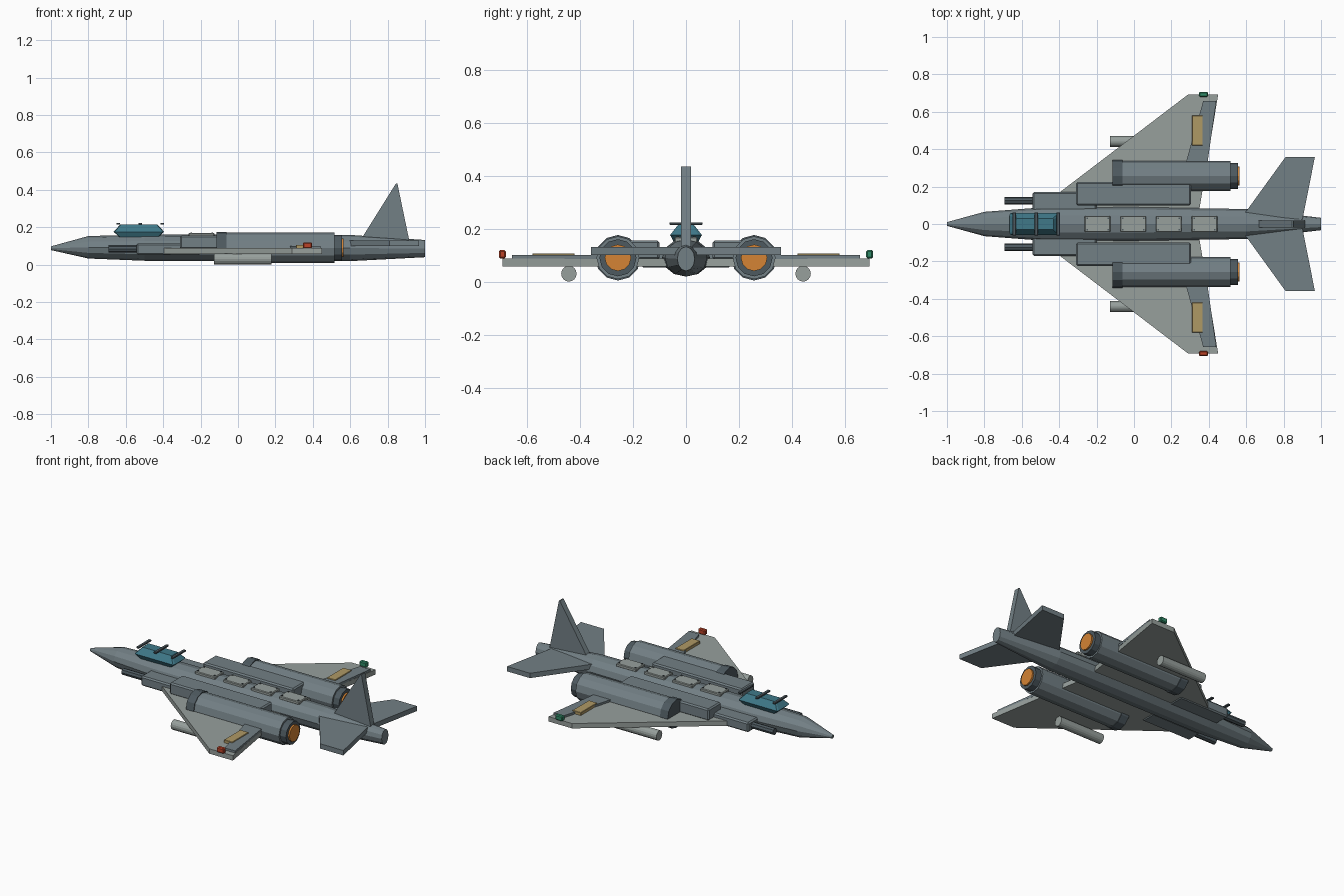
import bpy, bmesh, math
from mathutils import Matrix, Vector

if "Cube" in bpy.data.objects:
    bpy.data.objects.remove(bpy.data.objects["Cube"])


def mat(name, r, g, b):
    m = bpy.data.materials.new(name)
    m.diffuse_color = (r, g, b, 1)
    m.use_nodes = True
    m.node_tree.nodes["Principled BSDF"].inputs["Base Color"].default_value = m.diffuse_color
    return m


BODY = mat("hull grey", 0.17, 0.215, 0.235)
LIGHT = mat("wing grey", 0.31, 0.35, 0.335)
DARK = mat("dark trim", 0.075, 0.10, 0.115)
GLASS = mat("canopy teal", 0.05, 0.19, 0.25)
FLAME = mat("engine orange", 0.66, 0.23, 0.035)
TAN = mat("panel tan", 0.43, 0.32, 0.13)
RED = mat("port light red", 0.50, 0.055, 0.02)
GREEN = mat("starboard light green", 0.03, 0.26, 0.14)


def finish(name, bm, material):
    bmesh.ops.recalc_face_normals(bm, faces=bm.faces)
    me = bpy.data.meshes.new(name)
    bm.to_mesh(me)
    bm.free()
    me.materials.append(material)
    ob = bpy.data.objects.new(name, me)
    bpy.context.collection.objects.link(ob)
    return ob


def loft(name, rings, material):
    """Skin a list of equal-length point rings and cap both ends."""
    bm = bmesh.new()
    vs = [[bm.verts.new(p) for p in ring] for ring in rings]
    n = len(vs[0])
    for a, b in zip(vs, vs[1:]):
        for i in range(n):
            bm.faces.new((a[i], a[(i + 1) % n], b[(i + 1) % n], b[i]))
    bm.faces.new(vs[0])
    bm.faces.new(vs[-1])
    return finish(name, bm, material)


def tube(name, stations, material, y=0.0, n=12):
    """Stations along x: (x, half width, half height, centre z)."""
    rings = []
    for x, ry, rz, z in stations:
        angles = [2 * math.pi * i / n for i in range(n)]
        rings.append([(x, y + ry * math.sin(a), z + rz * math.cos(a)) for a in angles])
    return loft(name, rings, material)


def box(name, x, y, z, material, bevel=0.0):
    """Box from (min, max) pairs."""
    bm = bmesh.new()
    centre = Vector([sum(p) / 2 for p in (x, y, z)])
    size = [abs(p[1] - p[0]) for p in (x, y, z)]
    bmesh.ops.create_cube(bm, size=1, matrix=Matrix.Translation(centre) @ Matrix.Diagonal((*size, 1)))
    if bevel:
        bmesh.ops.bevel(bm, geom=bm.edges[:], offset=bevel, segments=1, affect='EDGES')
    return finish(name, bm, material)


def plate(name, outline, z0, z1, material, s=1):
    """Horizontal slab from an xy outline; s flips the side."""
    return loft(name, [[(x, s * y, z) for x, y in outline] for z in (z0, z1)], material)


# Fuselage
tube("fuselage", [(-1.0, 0.01, 0.01, 0.09), (-0.8, 0.065, 0.06, 0.095),
                  (-0.5, 0.088, 0.07, 0.093), (0.0, 0.09, 0.072, 0.093),
                  (0.6, 0.08, 0.07, 0.091), (1.0, 0.033, 0.046, 0.088)], BODY)

# Canopy with three frame bars
loft("canopy", [[(-0.53 + sx * hx, sy * hy, z) for sx, sy in
                 ((-1, -0.8), (-0.96, -1), (0.96, -1), (1, -0.8),
                  (1, 0.8), (0.96, 1), (-0.96, 1), (-1, 0.8))]
                for hx, hy, z in ((0.105, 0.045, 0.15), (0.135, 0.06, 0.178), (0.10, 0.03, 0.216))], GLASS)
for x in (-0.64, -0.522, -0.405):
    box("canopy_frame", (x - 0.009, x + 0.009), (-0.062, 0.062), (0.216, 0.226), DARK, 0.002)

# Spine hatches with corner bolts
for x in (-0.195, -0.004, 0.186, 0.377):
    box("spine_hatch", (x - 0.069, x + 0.069), (-0.043, 0.043), (0.15, 0.171), LIGHT, 0.004)
    for dx in (-0.056, 0.056):
        for y in (-0.031, 0.031):
            box("hatch_bolt", (x + dx - 0.004, x + dx + 0.004), (y - 0.004, y + 0.004),
                (0.168, 0.175), DARK)

# Tail fin
loft("tail_fin", [[(x, y, z) for x, z in ((0.65, 0.125), (0.845, 0.437), (0.852, 0.437), (0.92, 0.11))]
                  for y in (-0.018, 0.018)], BODY)

for s, side in ((1, "left"), (-1, "right")):
    # Wing, flap, panel and tip light
    plate(side + "_wing", [(-0.41, 0.05), (-0.41, 0.16), (0.29, 0.693), (0.45, 0.693), (0.345, 0.05)],
          0.06, 0.09, LIGHT, s)
    plate(side + "_flap", [(0.37, 0.657), (0.44, 0.657), (0.382, 0.25), (0.255, 0.25)],
          0.088, 0.103, BODY, s)
    box(side + "_wing_panel", (0.31, 0.367), (s * 0.42, s * 0.58), (0.085, 0.108), TAN, 0.002)
    box(side + "_tip_light", (0.348, 0.396), (s * 0.68, s * 0.706), (0.09, 0.121),
        GREEN if s > 0 else RED, 0.005)

    # Tailplane
    plate(side + "_tailplane", [(0.58, 0.045), (0.605, 0.075), (0.81, 0.358), (0.967, 0.358), (0.9, 0.02)],
          0.102, 0.132, BODY, s)

    # Engine nacelle with collars and glowing exhaust
    y = s * 0.257
    for part, x0, x1, r, m in (("nacelle", -0.10, 0.515, 0.081, BODY),
                               ("intake_collar", -0.115, -0.062, 0.086, DARK),
                               ("exhaust_collar", 0.51, 0.555, 0.07, DARK),
                               ("exhaust_glow", 0.54, 0.565, 0.05, FLAME)):
        tube(side + "_" + part, [(x0, r, r, 0.092), (x1, r, r, 0.092)], m, y)

    # Shoulder fairing, forward duct and gun barrel
    box(side + "_shoulder_fairing", (-0.31, 0.305), (s * 0.10, s * 0.224), (0.085, 0.157), BODY, 0.008)
    box(side + "_forward_duct", (-0.543, -0.2), (s * 0.07, s * 0.17), (0.055, 0.115), BODY, 0.008)
    tube(side + "_gun_barrel", [(-0.692, 0.02, 0.02, 0.086), (-0.53, 0.02, 0.02, 0.086)],
         DARK, s * 0.125, 8)

    # Underwing store
    tube(side + "_underwing_tank", [(-0.128, 0.029, 0.03, 0.032), (0.18, 0.029, 0.03, 0.032)],
         LIGHT, s * 0.442, 16)

# Rest the model on the ground plane
low = min(v.co.z for o in bpy.data.objects for v in o.data.vertices)
for o in bpy.data.objects:
    o.location.z -= low
